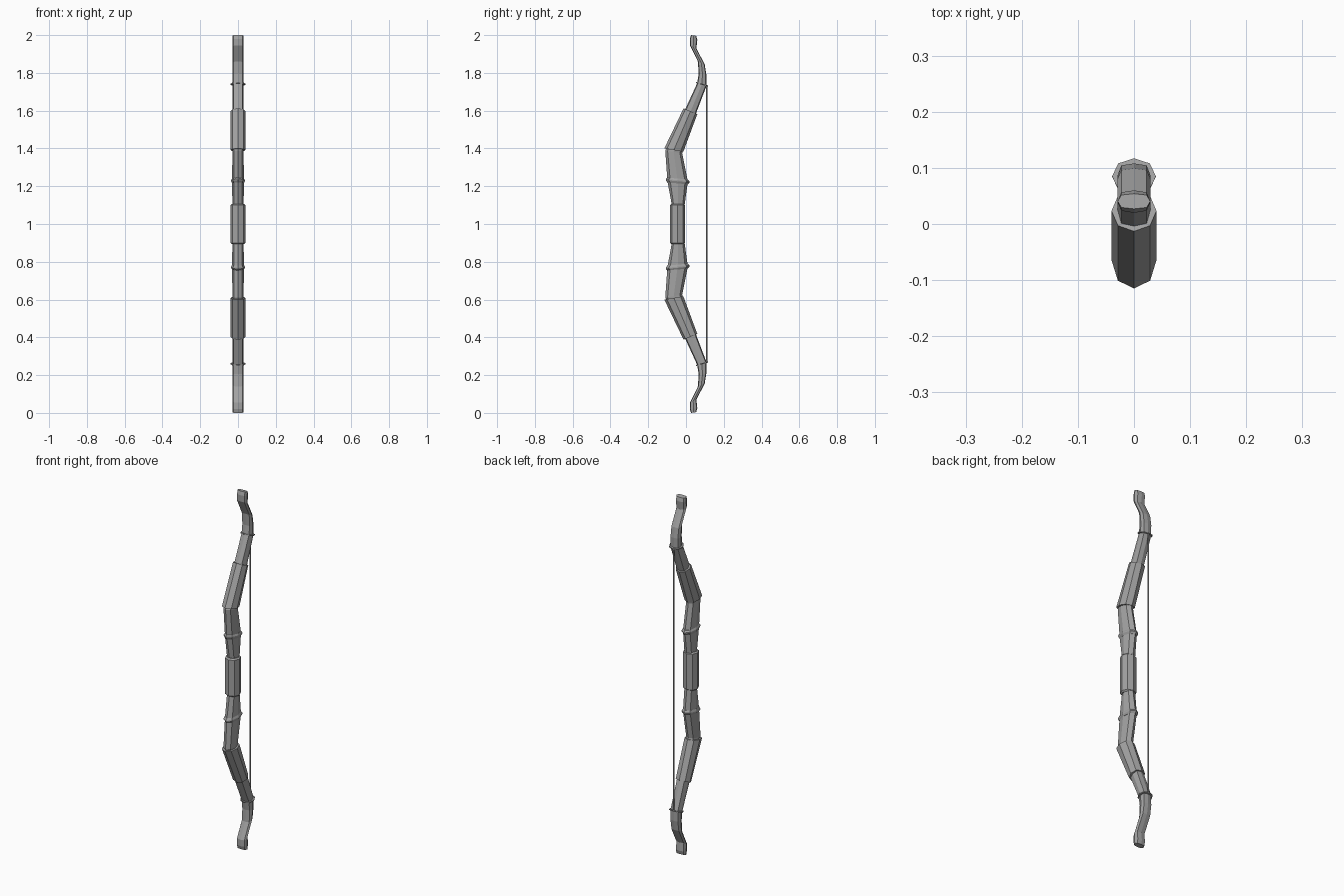
import bpy, bmesh

# Dark grey finish
grey = bpy.data.materials.new("dark_grey")
grey.diffuse_color = (0.36, 0.36, 0.36, 1)


def loft(name, sections, corner=(0.72, 0.72), flip=False):
    """Skin octagons; each section = front (y, z), back (y, z), half width."""
    bm = bmesh.new()
    cx, cy = corner
    shape = [(0, -1), (cx, -cy), (1, 0), (cx, cy), (0, 1), (-cx, cy), (-1, 0), (-cx, -cy)]
    rings = []
    for yf, zf, yb, zb, w in sections:
        ring = []
        for u, v in shape:
            t = (v + 1) / 2
            z = zf + (zb - zf) * t
            ring.append(bm.verts.new((u * w, yf + (yb - yf) * t, 2 - z if flip else z)))
        rings.append(ring)
    for a, b in zip(rings, rings[1:]):
        for i in range(8):
            j = (i + 1) % 8
            bm.faces.new((a[i], a[j], b[j], b[i]))
    bm.faces.new(rings[0])
    bm.faces.new(rings[-1])
    bmesh.ops.recalc_face_normals(bm, faces=bm.faces[:])
    mesh = bpy.data.meshes.new(name)
    bm.to_mesh(mesh)
    bm.free()
    mesh.materials.append(grey)
    obj = bpy.data.objects.new(name, mesh)
    bpy.context.collection.objects.link(obj)
    return obj


# Wrapped handle with softened ends
loft("grip", [
    (-0.078, 0.893, -0.012, 0.893, 0.033), (-0.085, 0.900, -0.005, 0.900, 0.040),
    (-0.085, 1.100, -0.005, 1.100, 0.040), (-0.078, 1.107, -0.012, 1.107, 0.033)])

for side, flip in (("upper", False), ("lower", True)):
    # Thick inner limb
    loft(side + "_inner_limb", [
        (-0.073, 1.09, -0.009, 1.09, 0.030),
        (-0.098, 1.225, 0.010, 1.225, 0.031),
        (-0.110, 1.39, -0.020, 1.375, 0.030),
        (-0.075, 1.46, -0.005, 1.44, 0.030)], flip=flip)
    # Ridge ring on the inner limb
    loft(side + "_ridge_ring", [
        (-0.099, 1.220, 0.010, 1.210, 0.031),
        (-0.107, 1.232, 0.019, 1.220, 0.036),
        (-0.107, 1.238, 0.019, 1.226, 0.036),
        (-0.099, 1.246, 0.010, 1.236, 0.031)], flip=flip)
    # Sleeve around the bend
    loft(side + "_sleeve", [
        (-0.115, 1.40, -0.014, 1.383, 0.040),
        (-0.013, 1.612, 0.060, 1.582, 0.040)], flip=flip)
    # Thin recurved outer limb with blunt tip
    loft(side + "_outer_limb", [
        (-0.030, 1.55, 0.035, 1.53, 0.029),
        (-0.003, 1.61, 0.053, 1.585, 0.029),
        (0.059, 1.745, 0.108, 1.73, 0.029),
        (0.067, 1.795, 0.108, 1.79, 0.029),
        (0.063, 1.86, 0.099, 1.845, 0.029),
        (0.021, 1.945, 0.055, 1.93, 0.029),
        (0.020, 1.98, 0.060, 1.975, 0.029),
        (0.027, 2.00, 0.054, 1.996, 0.029)], corner=(0.78, 0.82), flip=flip)
    # String nock ring
    loft(side + "_nock_ring", [
        (0.052, 1.746, 0.117, 1.728, 0.039),
        (0.053, 1.752, 0.117, 1.734, 0.039)], flip=flip)

# Bow string
bpy.ops.mesh.primitive_cylinder_add(vertices=8, radius=0.004, depth=1.46, location=(0, 0.109, 1))
string = bpy.context.object
string.name = "string"
string.data.materials.append(grey)
